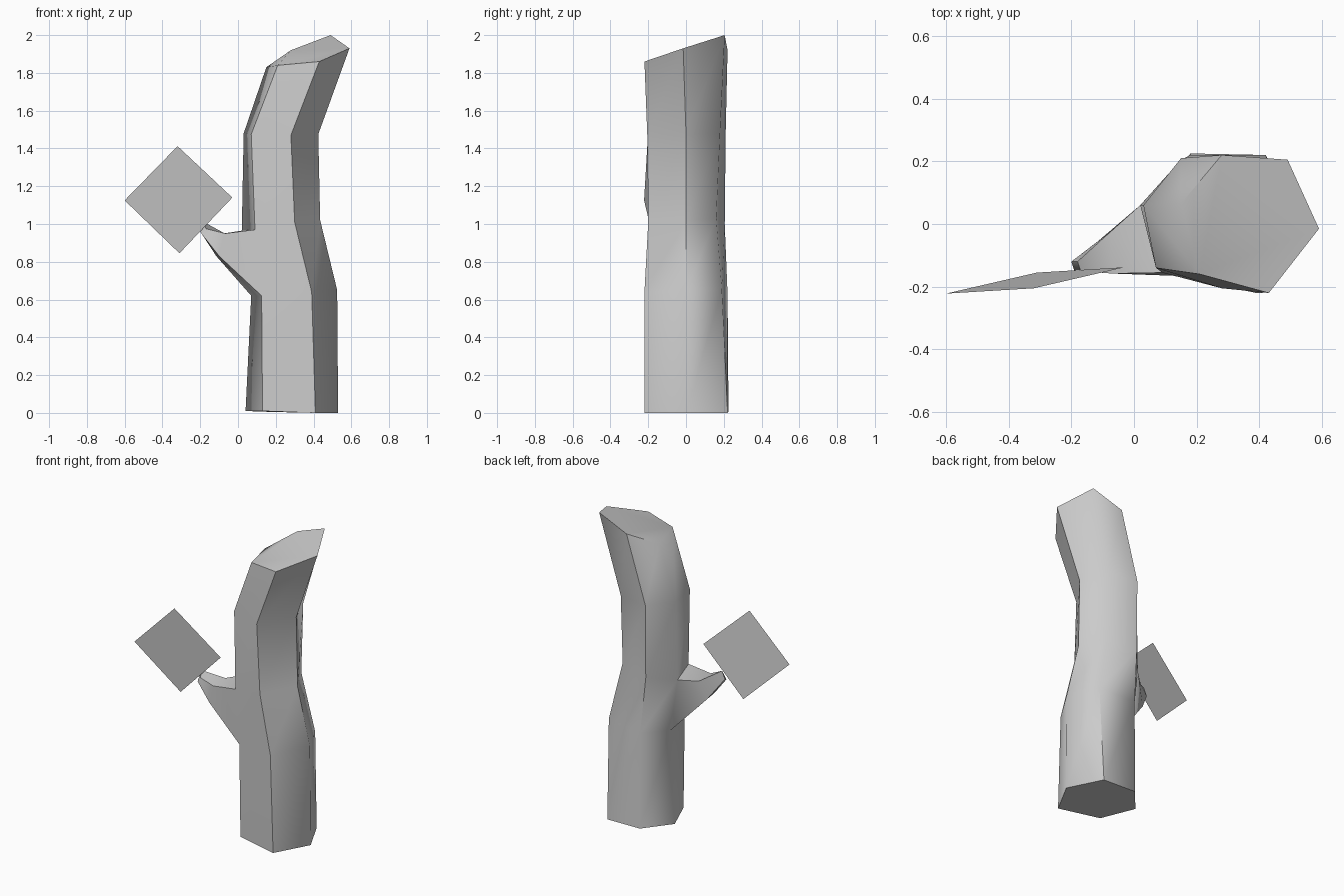
import bpy, math
from mathutils import Vector

if "Cube" in bpy.data.objects:
    bpy.data.objects.remove(bpy.data.objects["Cube"])


def make(name, verts, faces, smooth=None):
    me = bpy.data.meshes.new(name)
    me.from_pydata([Vector(v) for v in verts], [], faces)
    me.update()
    ob = bpy.data.objects.new(name, me)
    bpy.context.collection.objects.link(ob)
    if smooth:
        bpy.context.view_layer.objects.active = ob
        ob.select_set(True)
        bpy.ops.object.shade_smooth_by_angle(angle=math.radians(smooth))
        ob.select_set(False)
    return ob


def bridge(a, b):
    # quads between two index rings of equal length
    n = len(a)
    return [(a[i], a[(i + 1) % n], b[(i + 1) % n], b[i]) for i in range(n)]


# Trunk cross-sections: left, front left, front, right, back, back left
base = [(.04, .06, .01), (.13, -.16, .01), (.41, -.22, 0),
        (.53, 0, 0), (.42, .22, 0), (.18, .225, .005)]
knee = [(.07, .06, .62), (.125, -.165, .62), (.39, -.22, .64),
        (.525, 0, .65), (.43, .19, .65), (.18, .22, .63)]
fork = [(.02, .06, .965), (.09, -.155, .97), (.30, -.20, 1.01),
        (.435, 0, 1.02), (.35, .16, 1.03), (.15, .205, 1.0)]
neck = [(.03, .06, 1.48), (.07, -.14, 1.475), (.28, -.205, 1.47),
        (.425, 0, 1.475), (.35, .18, 1.48), (.15, .21, 1.48)]
top = [(.15, .065, 1.83), (.21, -.16, 1.84), (.43, -.22, 1.86),
       (.59, -.015, 1.93), (.49, .205, 2.0), (.28, .22, 1.92)]

verts = base + knee + fork + neck + top
rings = [list(range(k * 6, k * 6 + 6)) for k in range(5)]
faces = [rings[0][::-1], rings[-1]]
for k in range(4):
    quads = bridge(rings[k], rings[k + 1])
    faces += quads[1:] if k == 1 else quads

# Branch stub pulled out of the left trunk face
mid = [(-.115, -.055, .83), (-.10, -.155, .83), (-.07, -.158, .95), (-.075, -.025, .95)]
tip = [(-.20, -.12, .96), (-.19, -.15, .945), (-.17, -.15, .975), (-.18, -.12, 1.01)]
root_ids = [6, 7, 13, 12]
mid_ids = [30, 31, 32, 33]
tip_ids = [34, 35, 36, 37]
verts += mid + tip
faces += bridge(root_ids, mid_ids) + bridge(mid_ids, tip_ids) + [tip_ids]
make("trunk", verts, faces, smooth=57)

# Flat leaf card at the branch tip
make("leaf", [(-.60, -.222, 1.125), (-.31, -.155, .845),
              (-.03, -.138, 1.14), (-.32, -.205, 1.412)], [(0, 1, 2, 3)])
